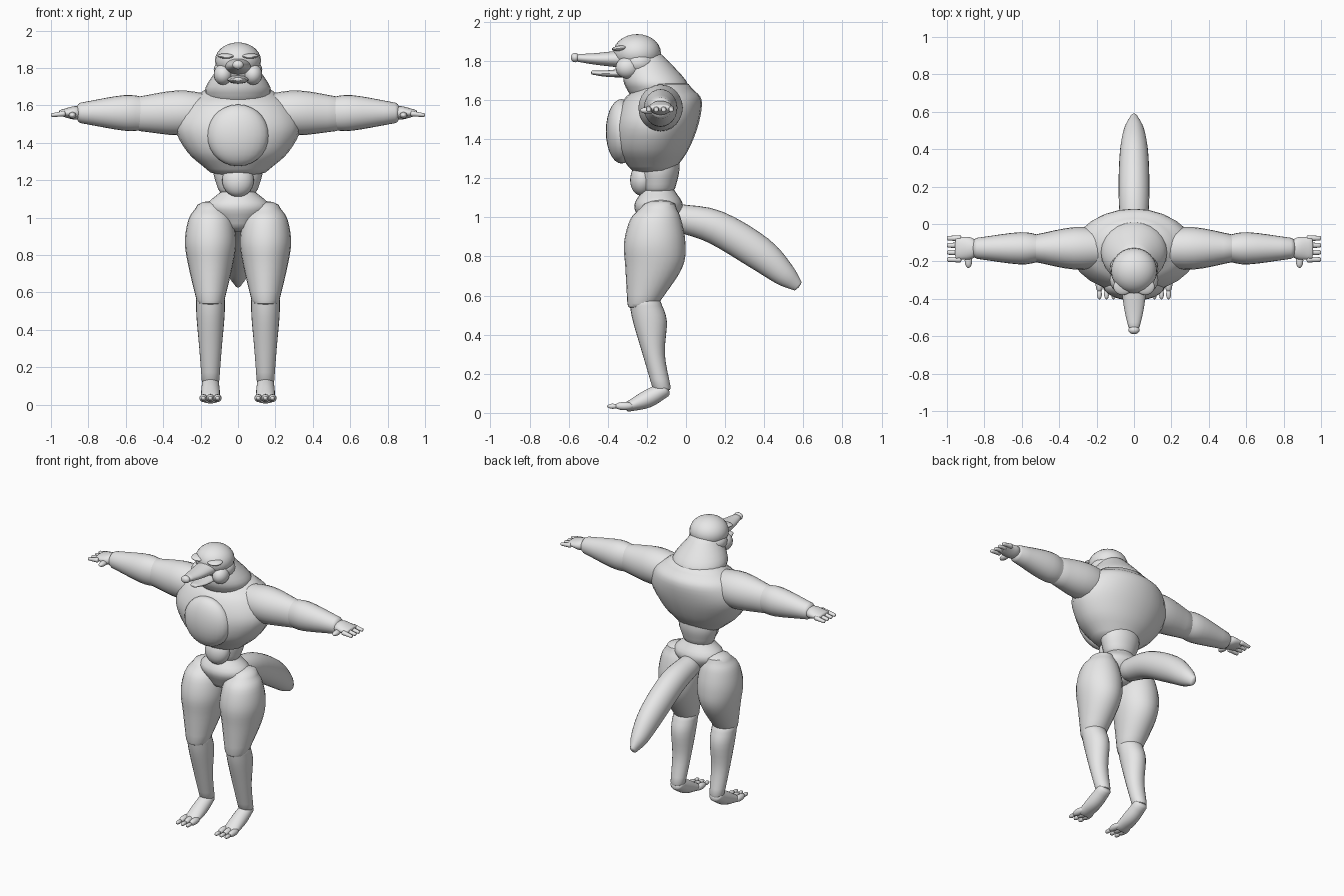
import bpy, bmesh, math
from mathutils import Vector, Matrix

if "Cube" in bpy.data.objects:
    bpy.data.objects.remove(bpy.data.objects["Cube"], do_unlink=True)

grey = bpy.data.materials.new("plain grey")
grey.diffuse_color = (0.8, 0.8, 0.8, 1)
grey.use_nodes = True
for node in grey.node_tree.nodes:
    if node.type == "BSDF_PRINCIPLED":
        node.inputs["Base Color"].default_value = grey.diffuse_color

X, Y, Z = Vector((1, 0, 0)), Vector((0, 1, 0)), Vector((0, 0, 1))
CENTRE = Vector((0, 0, 0))


def finish(name, bm):
    """Turn the bmesh into a smooth shaded object."""
    bmesh.ops.recalc_face_normals(bm, faces=bm.faces)
    mesh = bpy.data.meshes.new(name)
    bm.to_mesh(mesh)
    bm.free()
    obj = bpy.data.objects.new(name, mesh)
    bpy.context.collection.objects.link(obj)
    mesh.materials.append(grey)
    bpy.ops.object.select_all(action="DESELECT")
    obj.select_set(True)
    bpy.context.view_layer.objects.active = obj
    bpy.ops.object.shade_smooth_by_angle(angle=math.radians(40))


def smooth_keys(keys, steps=4):
    """Run a smooth spline through the key sections."""
    points = [Vector(key) for key in keys]
    points = [2 * points[0] - points[1]] + points + [2 * points[-1] - points[-2]]
    result = []
    for before, start, end, after in zip(points, points[1:], points[2:], points[3:]):
        leave, arrive = (end - before) / 2, (after - start) / 2
        for step in range(steps):
            t = step / steps
            blend = t * t * (3 - 2 * t)
            result.append(start.lerp(end, blend)
                          + leave * t * (1 - t) ** 2 - arrive * t * t * (1 - t))
    return result + [points[-2]]


def rounded_end(end, inner, bulge):
    """Shrinking sections that close one end like a dome."""
    outward = (end.xy - inner.xy).normalized() * bulge * min(end.z, end.w)
    sections = []
    for degrees in (30, 60, 85):
        angle = math.radians(degrees)
        centre = end.xy + outward * math.sin(angle)
        radii = end.zw * math.cos(angle)
        sections.append(Vector((*centre, *radii)))
    return sections


def loft(name, keys, origin=CENTRE, plane=(Y, Z), side=X, axis=None, bulge=0.5, segments=24):
    """Skin elliptical sections along a path in a plane.

    Each key is path position (two values), radius along side, other radius.
    """
    body = smooth_keys(keys)
    first = rounded_end(body[0], body[1], bulge)
    last = rounded_end(body[-1], body[-2], bulge)
    sections = first[::-1] + body + last
    centres = [origin + plane[0] * s.x + plane[1] * s.y for s in sections]
    bm = bmesh.new()
    loops = []
    for i, section in enumerate(sections):
        ahead, behind = centres[min(i + 1, len(centres) - 1)], centres[max(i - 1, 0)]
        other = (axis or ahead - behind).cross(side).normalized()
        loop = []
        for k in range(segments):
            angle = math.tau * k / segments
            offset = side * section.z * math.cos(angle) + other * section.w * math.sin(angle)
            loop.append(bm.verts.new(centres[i] + offset))
        loops.append(loop)
    for low, high in zip(loops, loops[1:]):
        for k in range(segments):
            n = (k + 1) % segments
            bm.faces.new((low[k], low[n], high[n], high[k]))
    bm.faces.new(loops[0])
    bm.faces.new(loops[-1])
    finish(name, bm)


def ball(name, centre, radii, tilt=0):
    bm = bmesh.new()
    bmesh.ops.create_uvsphere(bm, u_segments=24, v_segments=14, radius=1)
    matrix = Matrix.Translation(centre) @ Matrix.Rotation(tilt, 4, "X") @ Matrix.Diagonal((*radii, 1))
    bmesh.ops.transform(bm, matrix=matrix, verts=bm.verts)
    finish(name, bm)


# Torso
loft("chest", [(-.17, 1.26, .17, .125), (-.17, 1.35, .27, .185), (-.15, 1.48, .335, .215),
               (-.12, 1.6, .29, .2), (-.11, 1.66, .21, .14)], axis=Z, bulge=.3)
ball("chest_plate", (0, -.33, 1.44), (.165, .08, .165))
loft("waist", [(-.14, 1.15, .105, .085), (-.135, 1.23, .13, .1), (-.135, 1.3, .13, .1)], axis=Z)
ball("belly", (0, -.22, 1.2), (.085, .065, .09), tilt=-.15)
loft("pelvis", [(-.14, .97, .1, .09), (-.14, 1.06, .17, .125), (-.14, 1.14, .09, .08)], axis=Z)

# Neck and head
loft("neck", [(-.14, 1.64, .17, .155), (-.16, 1.7, .172, .16), (-.21, 1.81, .1, .11)], axis=Z)
ball("skull", (0, -.25, 1.84), (.123, .122, .097))
ball("head_back", (0, -.24, 1.79), (.13, .1, .08))
loft("snout", [(-.28, 1.81, .075, .05), (-.45, 1.81, .053, .031), (-.55, 1.815, .03, .02)])
loft("lower_jaw", [(-.28, 1.74, .06, .025), (-.4, 1.735, .05, .017), (-.48, 1.74, .025, .01)])
ball("nose", (0, -.567, 1.817), (.03, .022, .024))

# Tail
loft("tail", [(-.05, 1, .07, .07), (.15, .95, .082, .087), (.37, .82, .077, .087),
              (.5, .71, .055, .062), (.57, .65, .02, .03)])

for label, s in (("left", 1), ("right", -1)):
    ball(label + "_cheek", (s * .08, -.3, 1.765), (.05, .06, .055))
    ball(label + "_brow", (s * .06, -.335, 1.865), (.05, .045, .014), tilt=.12)

    # Legs
    leg = X * s * .147
    loft(label + "_thigh", [(-.14, 1.05, .08, .09), (-.155, .99, .118, .13), (-.16, .87, .137, .157),
                            (-.165, .74, .118, .145), (-.22, .56, .075, .08)], leg, axis=Z)
    loft(label + "_shin", [(-.21, .57, .077, .08), (-.185, .47, .075, .087),
                           (-.165, .3, .06, .057), (-.125, .13, .047, .047)], leg, axis=Z)
    loft(label + "_foot", [(-.11, .12, .045, .04), (-.2, .07, .05, .045), (-.3, .03, .05, .025)], leg)
    for spread, toe in ((-1, "inner"), (0, "middle"), (1, "outer")):
        across = s * (.147 + spread * .038)
        ball(f"{label}_{toe}_toe", (across, -.315, .035), (.021, .05, .021))
        ball(f"{label}_{toe}_claw", (across, -.375, .034), (.013, .028, .013))

    # Arms, laid out along the sideways axis
    arm = {"plane": (X * s, Z), "side": Y, "origin": Vector((0, -.13, 1.56))}
    loft(label + "_upper_arm", [(.15, 0, .1, .1), (.32, 0, .113, .12), (.53, -.005, .073, .092)], **arm)
    loft(label + "_forearm", [(.5, -.005, .07, .088), (.61, 0, .086, .095), (.84, 0, .056, .055)], **arm)

    # Hands
    loft(label + "_palm", [(.84, 0, .04, .033), (.88, 0, .06, .035), (.95, 0, .058, .016)], **arm)
    ball(label + "_thumb", (s * .885, -.195, 1.547), (.02, .04, .017))
    for k, finger in enumerate(("index", "middle", "ring", "little")):
        arm["origin"] = Vector((0, -.19 + k * .038, 1.556))
        loft(f"{label}_{finger}_finger", [(.93, 0, .016, .015), (.995, -.008, .012, .01)],
             segments=12, **arm)
